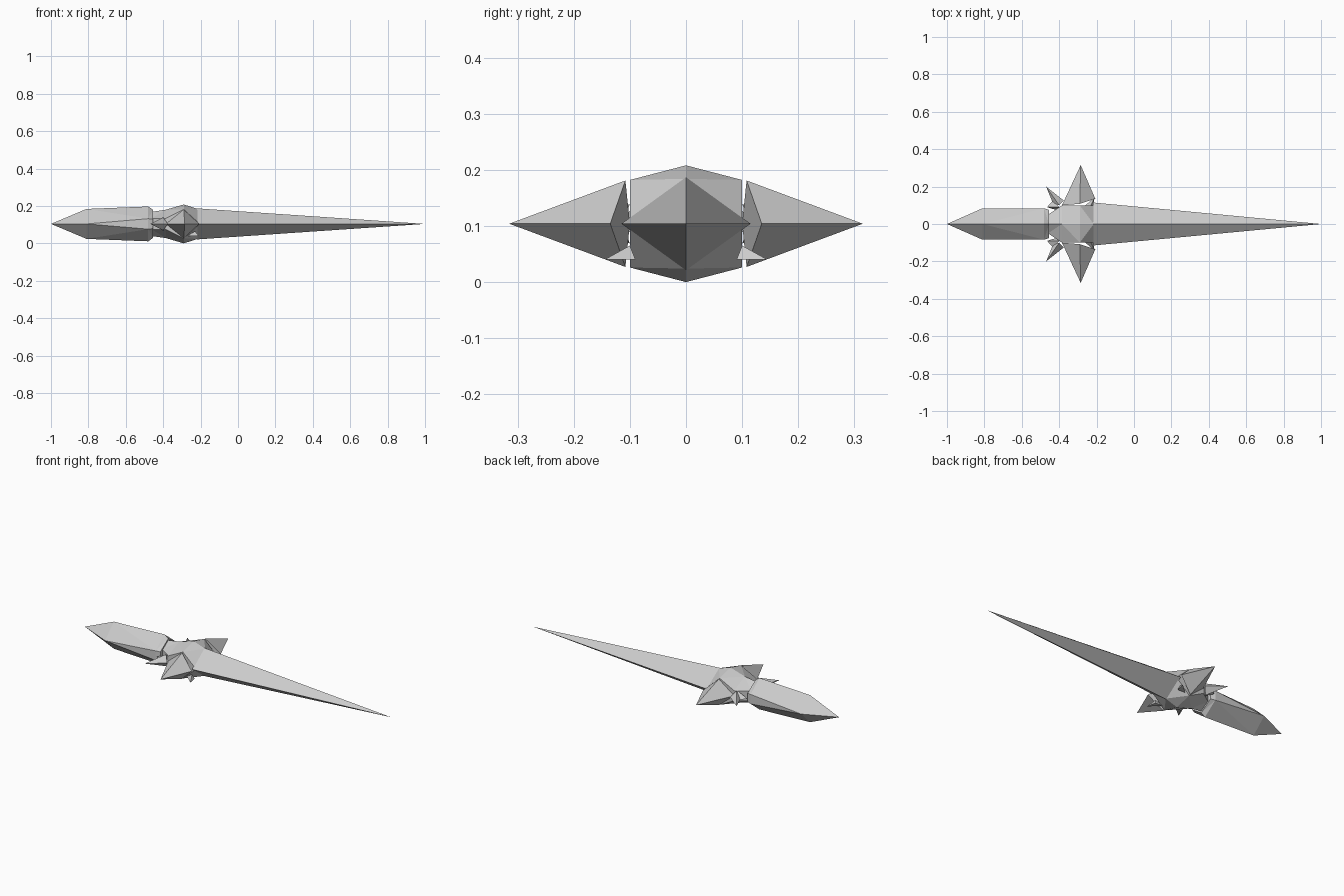
import bpy
import bmesh
from mathutils import Vector

cube = bpy.data.objects.get("Cube")
if cube:
    bpy.data.objects.remove(cube, do_unlink=True)

AXIS = 0.104  # height of the long axis

stone = bpy.data.materials.new("pale_grey_stone")
stone.use_nodes = True
GREY = (0.6, 0.6, 0.6, 1)
stone.diffuse_color = GREY
stone.node_tree.nodes["Principled BSDF"].inputs["Base Color"].default_value = GREY


def finish(name, bm):
    bmesh.ops.recalc_face_normals(bm, faces=bm.faces)
    mesh = bpy.data.meshes.new(name)
    bm.to_mesh(mesh)
    bm.free()
    mesh.materials.append(stone)
    obj = bpy.data.objects.new(name, mesh)
    bpy.context.collection.objects.link(obj)
    return obj


def loft(name, stations, start=None, end=None):
    """Skin faceted sections (x, half width, side height, half height) along x."""
    bm = bmesh.new()
    rings = []
    for x, w, s, h in stations:
        pts = [(0, h), (w, s), (w, -s), (0, -h), (-w, -s), (-w, s)]
        rings.append([bm.verts.new((x, y, AXIS + z)) for y, z in pts])
    for a, b in zip(rings, rings[1:]):
        for i in range(6):
            j = (i + 1) % 6
            bm.faces.new((a[i], a[j], b[j], b[i]))
    for ring, tip in ((rings[0], start), (rings[-1], end)):
        if tip is None:
            bm.faces.new(ring)
        else:
            apex = bm.verts.new((tip, 0, AXIS))
            for i in range(6):
                bm.faces.new((ring[i], ring[(i + 1) % 6], apex))
    bmesh.ops.remove_doubles(bm, verts=bm.verts, dist=0.0005)
    bmesh.ops.triangulate(bm, faces=bm.faces)
    return finish(name, bm)


def spike(name, tip, base, side):
    """Pyramid from a base loop to a tip, mirrored to the given side."""
    bm = bmesh.new()
    flip = Vector((1, side, 1))
    apex = bm.verts.new(Vector(tip) * flip)
    loop = [bm.verts.new(Vector(p) * flip) for p in base]
    bm.faces.new(loop)
    for i, v in enumerate(loop):
        bm.faces.new((v, loop[(i + 1) % len(loop)], apex))
    return finish(name, bm)


# Long tapering blade and faceted grip
loft("blade", [(-0.22, 0.115, 0, 0.083)], end=1)
loft("grip", [(-0.81, 0.084, 0, 0.08), (-0.48, 0.084, 0.028, 0.093),
              (-0.455, 0.075, 0.025, 0.076)], start=-1)

# Faceted hub joining grip, guard and blade
loft("hub", [(-0.46, 0.05, 0.03, 0.065), (-0.385, 0.1, 0.03, 0.076),
             (-0.29, 0.1, 0.078, 0.104), (-0.215, 0.1, 0.01, 0.08)])

# Guard spikes, swept thorns and low shards on both sides
for side, label in ((1, "back"), (-1, "front")):
    spike("guard_spike_" + label, (-0.285, 0.315, AXIS),
          [(-0.385, 0.1, AXIS), (-0.29, 0.108, AXIS + 0.077),
           (-0.207, 0.135, AXIS), (-0.29, 0.108, AXIS - 0.077)], side)
    spike("swept_thorn_" + label, (-0.47, 0.2, AXIS),
          [(-0.435, 0.115, AXIS), (-0.4, 0.1, AXIS + 0.035),
           (-0.375, 0.125, AXIS), (-0.4, 0.1, AXIS - 0.035)], side)
    spike("collar_thorn_" + label, (-0.465, 0.09, AXIS),
          [(-0.43, 0.13, AXIS), (-0.4, 0.09, AXIS + 0.03),
           (-0.4, 0.07, AXIS - 0.03)], side)
    spike("low_shard_" + label, (-0.21, 0.145, 0.04),
          [(-0.27, 0.09, 0.04), (-0.22, 0.09, 0.04),
           (-0.23, 0.1, 0.065)], side)
